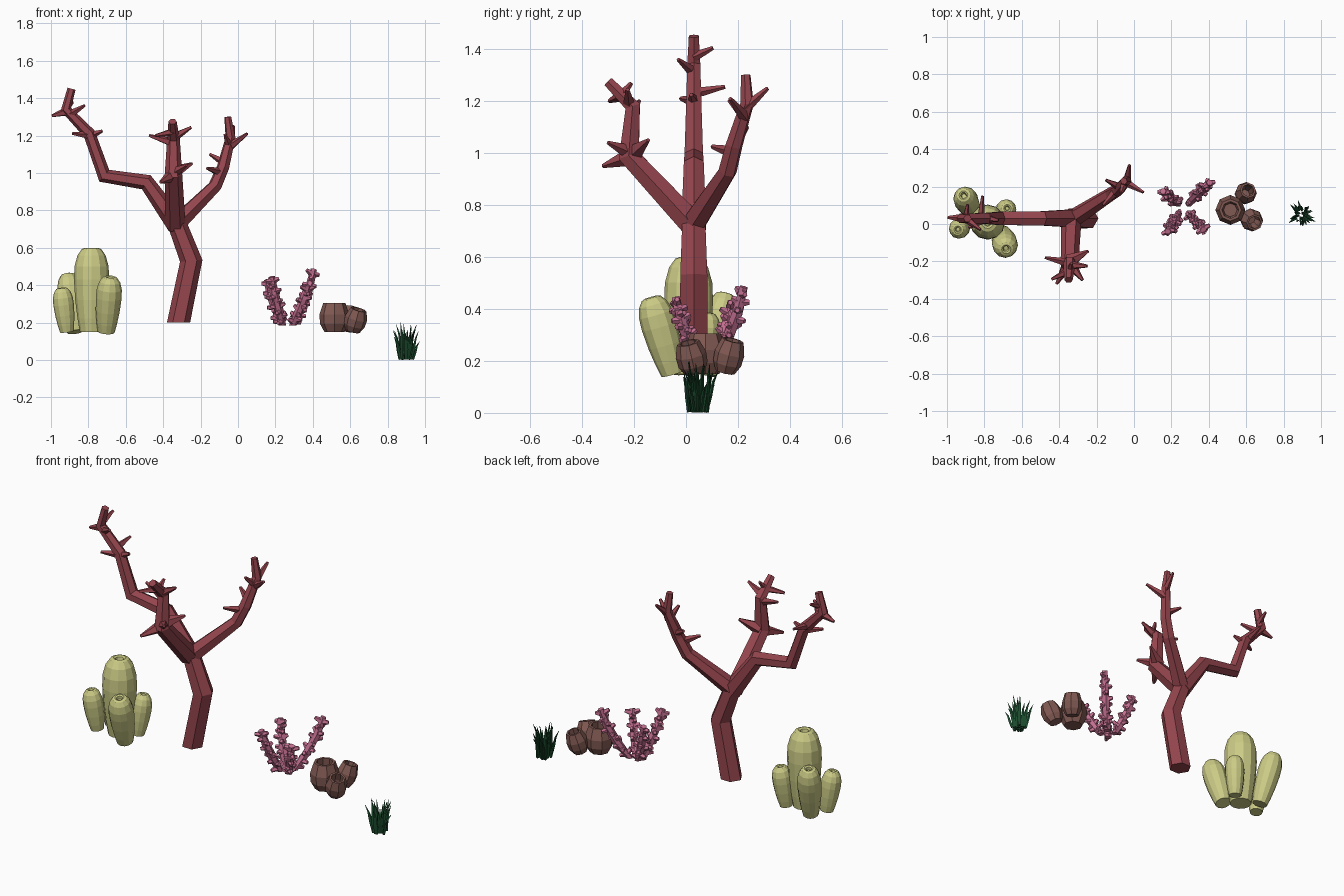
import bpy, bmesh, math, random
from mathutils import Vector as V

if "Cube" in bpy.data.objects:
    bpy.data.objects.remove(bpy.data.objects["Cube"])

random.seed(4)


def material(name, rgb):
    m = bpy.data.materials.new(name)
    m.diffuse_color = (*rgb, 1)
    m.use_nodes = True
    m.node_tree.nodes["Principled BSDF"].inputs["Base Color"].default_value = m.diffuse_color
    return m


RED = material("red", (0.30, 0.06, 0.075))
YELLOW = material("yellow", (0.60, 0.60, 0.24))
PINK = material("pink", (0.55, 0.16, 0.28))
BROWN = material("brown", (0.22, 0.10, 0.085))
GREEN = material("green", (0.012, 0.075, 0.028))


def finish(bm, name, mat):
    bmesh.ops.recalc_face_normals(bm, faces=bm.faces[:])
    me = bpy.data.meshes.new(name)
    bm.to_mesh(me)
    bm.free()
    me.materials.append(mat)
    ob = bpy.data.objects.new(name, me)
    bpy.context.collection.objects.link(ob)
    return ob


# Skin a row of (centre, normal, radius) rings with capped ends
def loft(bm, rings, n, spin=0.0):
    u = rings[0][1].orthogonal().normalized()
    if abs(rings[0][1].x) < 0.9:
        u = V((1, 0, 0))
    loops = []
    for c, d, r in rings:
        u = (u - d * u.dot(d)).normalized()
        w = d.cross(u)
        loops.append([bm.verts.new(c + (u * math.cos(a) + w * math.sin(a)) * r)
                      for a in (spin + 2 * math.pi * k / n for k in range(n))])
    for a, b in zip(loops, loops[1:]):
        for k in range(n):
            bm.faces.new((a[k], a[(k + 1) % n], b[(k + 1) % n], b[k]))
    bm.faces.new(loops[0][::-1])
    bm.faces.new(loops[-1])


# Tapering tube along a path
def tube(bm, pts, radii, n, first=None):
    pts = [V(p) for p in pts]
    segs = [(b - a).normalized() for a, b in zip(pts, pts[1:])]
    rings = []
    for i, p in enumerate(pts):
        d = segs[max(i - 1, 0)] + segs[min(i, len(segs) - 1)]
        if i == 0 and first:
            d = V(first)
        rings.append((p, d.normalized(), radii[i]))
    loft(bm, rings, n)


# Turned shape along a tilted axis; profile is (radius, fraction of length)
def turned(bm, base, top, profile, scale, n):
    base, top = V(base), V(top)
    d = (top - base).normalized()
    loft(bm, [(base.lerp(top, h), d, r * scale) for r, h in profile], n)


# Branching red tree coral
bm = bmesh.new()
tube(bm, [(-.318, .03, .2), (-.25, .03, .53), (-.338, .03, .76)],
     [.062, .06, .05], 6, (0, 0, 1))
branches = [
    ([(-.325, .03, .72), (-.49, .03, .95), (-.715, .03, .985), (-.795, .03, 1.21),
      (-.92, .03, 1.34), (-.89, .03, 1.45)], [.055, .044, .041, .033, .029, .022]),
    ([(-.335, .03, .72), (-.345, -.22, .99), (-.345, -.205, 1.18), (-.35, -.3, 1.275)],
     [.055, .047, .034, .022]),
    ([(-.325, .03, .73), (-.123, .16, .93), (-.08, .185, 1.03), (-.04, .235, 1.19),
      (-.055, .23, 1.3)], [.05, .037, .034, .027, .019]),
]
for pts, radii in branches:
    tube(bm, pts, radii, 6)
# Short pointed twigs: start, tip, start radius
twigs = [
    ((-.79, .03, 1.2), (-.725, .02, 1.225), .024), ((-.79, .03, 1.2), (-.885, -.02, 1.21), .024),
    ((-.82, .03, 1.23), (-.81, .15, 1.255), .022), ((-.90, .03, 1.31), (-.82, -.03, 1.36), .024),
    ((-.91, .03, 1.33), (-.995, .035, 1.305), .026), ((-.90, .03, 1.37), (-.89, .104, 1.405), .02),
    ((-.345, -.2, .99), (-.415, -.32, .95), .04), ((-.345, -.2, 1.0), (-.245, -.145, 1.05), .04),
    ((-.345, -.21, 1.0), (-.275, -.30, 1.04), .034), ((-.345, -.21, 1.16), (-.475, -.18, 1.2), .026),
    ((-.345, -.22, 1.19), (-.25, -.225, 1.245), .026), ((-.345, -.25, 1.22), (-.44, -.295, 1.2), .022),
    ((-.345, -.25, 1.22), (-.335, -.21, 1.27), .02),
    ((-.085, .19, 1.0), (-.165, .10, 1.025), .028), ((-.08, .2, 1.06), (-.15, .235, 1.1), .022),
    ((-.045, .225, 1.14), (.05, .17, 1.21), .024), ((-.04, .225, 1.17), (-.025, .315, 1.25), .024),
    ((-.05, .22, 1.15), (-.07, .165, 1.205), .022),
]
for a, b, r in twigs:
    tube(bm, [a, b], [r, .008], 5)
finish(bm, "tree_coral", RED)

# Yellow tube sponges with dimpled tops: base, top, widest radius
SPONGE = [(.66, 0), (.80, .16), (.93, .38), (1, .62), (.97, .78), (.80, .91),
          (.55, .985), (.36, 1), (.24, .985), (.18, .93)]
for i, (base, top, r) in enumerate([
        ((-.783, .01, .15), (-.783, .01, .6), .094),
        ((-.705, -.05, .15), (-.683, -.135, .445), .069),
        ((-.87, .075, .15), (-.912, .155, .46), .066),
        ((-.915, -.01, .15), (-.943, -.03, .385), .055),
        ((-.70, .06, .15), (-.677, .085, .385), .055)]):
    bm = bmesh.new()
    turned(bm, base, top, SPONGE, r, 12)
    finish(bm, f"tube_sponge_{i + 1}", YELLOW)

# Pink knobbly coral: four bumpy fingers rising from a shared centre
C = V((.265, .083, .185))
for i, tip in enumerate([(.405, .222, .485), (.18, -.04, .445),
                         (.155, .175, .43), (.372, -.03, .40)]):
    bm = bmesh.new()
    tip = V(tip)
    out = V((tip.x - C.x, tip.y - C.y, 0))
    side = V((math.copysign(1, out.x), math.copysign(1, out.y), 0))
    rise = V((0, 0, tip.z - C.z))
    pts = [C + side * .028, C + out * .55 + rise * .33, C + out * .82 + rise * .66, tip]
    tube(bm, pts, [.02, .024, .023, .017], 6, (0, 0, 1))
    for s in range(9):
        t = .25 + s * .31
        k = min(int(t), 2)
        p = pts[k].lerp(pts[k + 1], t - k)
        d = (pts[k + 1] - pts[k]).normalized()
        u = d.orthogonal().normalized()
        w = d.cross(u)
        for j in range(2):
            a = s * 1.9 + j * math.pi + random.uniform(-.4, .4)
            q = u * math.cos(a) + w * math.sin(a) + d * .25
            tube(bm, [p + q * .01, p + q * random.uniform(.034, .044)], [.018, .01], 5)
    finish(bm, f"finger_coral_{i + 1}", PINK)

# Brown barrel sponges with open tops
BARREL = [(.66, 0), (.95, .27), (1, .60), (.74, 1), (.56, 1), (.60, .6), (.45, .3)]
for i, (base, top, r) in enumerate([
        ((.515, .075, .15), (.515, .075, .305), .08),
        ((.612, .035, .155), (.645, .008, .27), .06),
        ((.585, .15, .158), (.61, .18, .28), .058)]):
    bm = bmesh.new()
    turned(bm, base, top, BARREL, r, 8)
    finish(bm, f"barrel_sponge_{i + 1}", BROWN)

# Green grass tuft of curved blades
bm = bmesh.new()
for k in range(30):
    a = k * 2.4
    lean = random.uniform(.15, 1)
    h = random.uniform(.09, .16) if k % 4 else random.uniform(.15, .205)
    o = V((math.cos(a), math.sin(a), 0))
    root = V((.898, .047, .003)) + o * random.uniform(.01, .042)
    reach = .05 * lean
    tube(bm, [root, root + o * reach * .35 + V((0, 0, h * .4)),
              root + o * reach * .6 + V((0, 0, h * .75)),
              root + o * reach + V((0, 0, h))], [.0085, .0085, .006, .001], 3)
finish(bm, "grass_tuft", GREEN)
